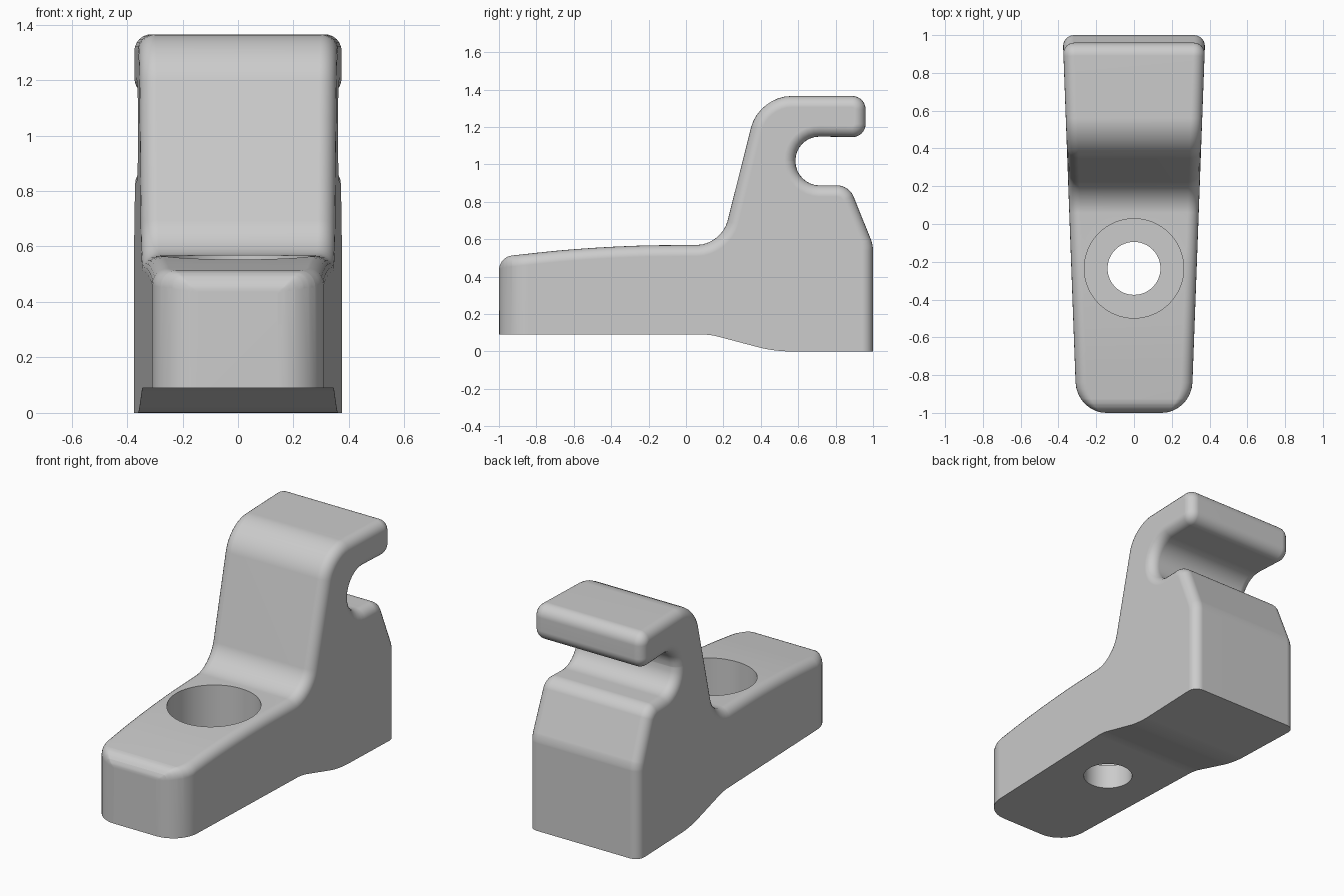
import bpy, bmesh, math
from mathutils import Vector
from mathutils.geometry import interpolate_bezier

if "Cube" in bpy.data.objects:
    bpy.data.objects.remove(bpy.data.objects["Cube"])

FILLET = 0.06
NOSE = 0.16
STEPS = 6

# Side outline: y, z, rounding length at each corner
OUTLINE = [
    (-1, 0.09, 0), (-1, 0.505, 0.07), (-0.45, 0.565, 0.3), (0.19, 0.57, 0.13),
    (0.39, 1.365, 0.17), (0.96, 1.365, 0.07), (0.96, 1.145, 0.07),
    (0.585, 1.15, 0.13), (0.585, 0.887, 0.13), (0.872, 0.887, 0.06),
    (1, 0.57, 0.03), (1, 0, 0), (0.47, 0, 0.08), (0.13, 0.09, 0.04),
]


def rounded(corners, res=9):
    pts = []
    for i, (y, z, d) in enumerate(corners):
        p = Vector((y, z))
        if d == 0:
            pts.append(p)
            continue
        a = (Vector(corners[i - 1][:2]) - p).normalized()
        b = (Vector(corners[(i + 1) % len(corners)][:2]) - p).normalized()
        pts += interpolate_bezier(p + a * d, p + a * d * 0.45,
                                  p + b * d * 0.45, p + b * d, res)
    return [Vector((p[0], p[1])) for p in pts]


def half_width(y):
    return 0.3405 + 0.037 * y


def inset_data(pts):
    # Inward direction and fillet size for every outline point
    data = []
    for i, p in enumerate(pts):
        t = ((p - pts[i - 1]).normalized()
             + (pts[(i + 1) % len(pts)] - p).normalized()).normalized()
        n, r = Vector((-t.y, t.x)), FILLET
        if p.y < 0.0905:
            r = FILLET if p.x > 0.99 else 0
            n = Vector((1, 0))
        elif p.x < -0.9:
            r = FILLET * max(0, n.y)
            n = Vector((0, 1))
        data.append((p, n, r))
    return data


# Body: stacked outlines with filleted rims
bm = bmesh.new()
data = inset_data(rounded(OUTLINE))
angles = [math.pi / 2 * k / STEPS for k in range(STEPS + 1)]
layers = [(-1, a) for a in angles] + [(1, a) for a in reversed(angles)]
rings = []
for side, a in layers:
    ring = []
    for p, n, r in data:
        q = p - n * r * (1 - math.sin(a))
        x = half_width(q.x) - r * (1 - math.cos(a))
        ring.append(bm.verts.new((side * x, q.x, q.y)))
    rings.append(ring)
for lower, upper in zip(rings, rings[1:]):
    for i in range(len(lower)):
        bm.faces.new((lower[i - 1], lower[i], upper[i], upper[i - 1]))
bm.faces.new(rings[0])
bm.faces.new(rings[-1])
bmesh.ops.remove_doubles(bm, verts=bm.verts[:], dist=0.0001)

# Rounded nose in plan: slice, then pull the sides in along an arc
for k in range(1, 9):
    y = -1 + NOSE * (1 - math.cos(math.pi / 2 * k / 8))
    bmesh.ops.bisect_plane(bm, geom=bm.verts[:] + bm.edges[:] + bm.faces[:],
                           plane_co=(0, y, 0), plane_no=(0, 1, 0))
for v in bm.verts:
    d = max(0, NOSE - (v.co.y + 1))
    w = half_width(v.co.y)
    v.co.x *= (w - NOSE + math.sqrt(max(0, NOSE ** 2 - d ** 2))) / w
bmesh.ops.recalc_face_normals(bm, faces=bm.faces[:])
mesh = bpy.data.meshes.new("clamp_body")
bm.to_mesh(mesh)
bm.free()
body = bpy.data.objects.new("clamp_body", mesh)
bpy.context.collection.objects.link(body)

gray = bpy.data.materials.new("light_gray")
gray.use_nodes = True
color = (0.6, 0.6, 0.6, 1)
gray.diffuse_color = color
gray.node_tree.nodes["Principled BSDF"].inputs["Base Color"].default_value = color
mesh.materials.append(gray)


# Bolt hole with a counterbore
def drill(name, radius, z0, z1):
    bpy.ops.mesh.primitive_cylinder_add(vertices=64, radius=radius, depth=z1 - z0,
                                        location=(0, -0.235, (z0 + z1) / 2))
    cutter = bpy.context.object
    cutter.name = name
    cutter.hide_render = True
    cutter.data.materials.append(gray)
    mod = body.modifiers.new(name, 'BOOLEAN')
    mod.operation = 'DIFFERENCE'
    mod.solver = 'EXACT'
    mod.object = cutter
    bpy.context.view_layer.objects.active = body
    bpy.ops.object.modifier_apply(modifier=name)
    bpy.data.objects.remove(cutter)


drill("counterbore", 0.263, 0.24, 0.9)
drill("bolt_hole", 0.14, -0.2, 0.5)

bpy.ops.object.select_all(action='DESELECT')
body.select_set(True)
bpy.context.view_layer.objects.active = body
bpy.ops.object.shade_smooth_by_angle(angle=math.radians(32))
weighted = body.modifiers.new("even_shading", 'WEIGHTED_NORMAL')
weighted.keep_sharp = True
